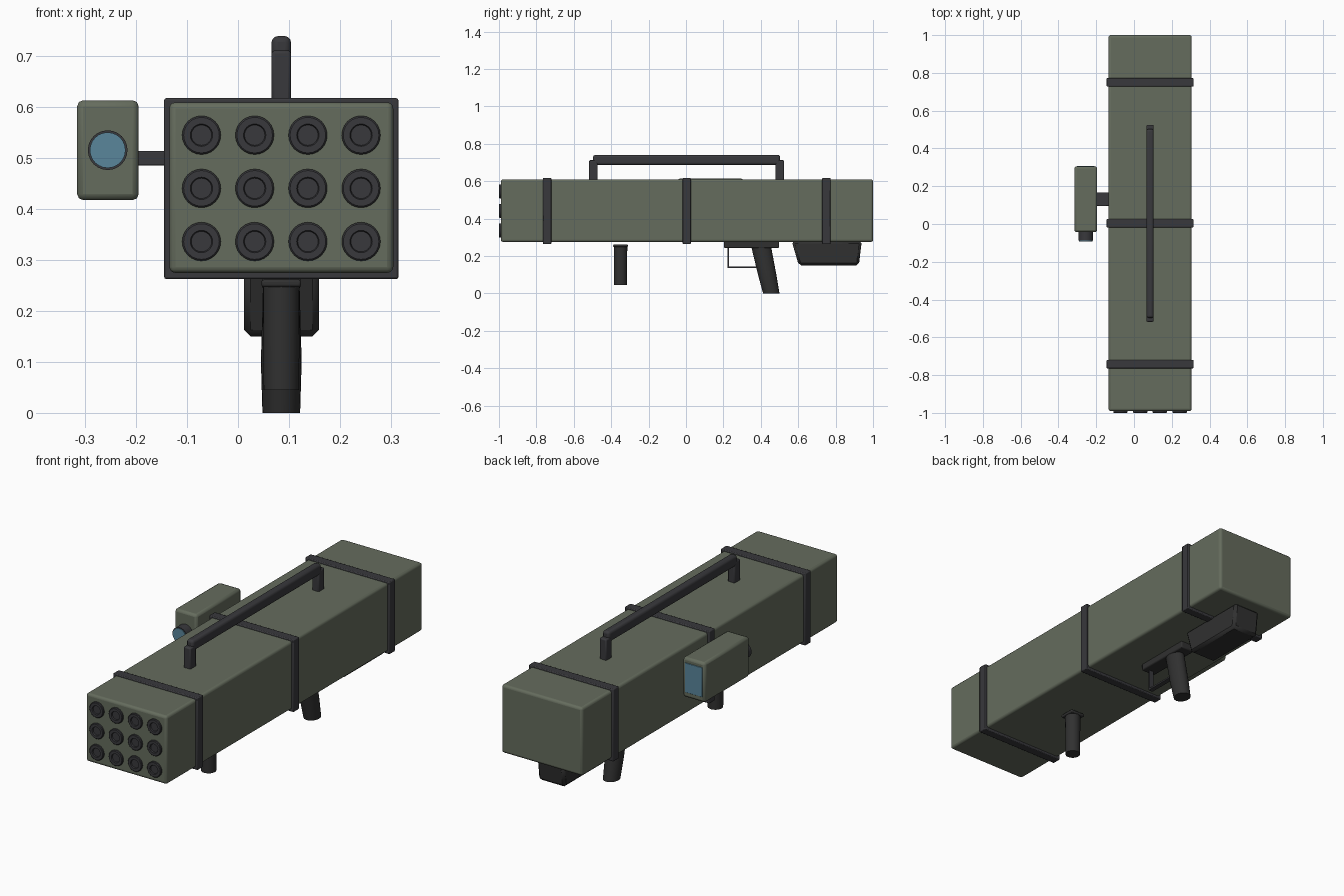
import bpy, bmesh, math
from mathutils import Matrix, Vector

if "Cube" in bpy.data.objects:
    bpy.data.objects.remove(bpy.data.objects["Cube"])


def material(name, r, g, b):
    m = bpy.data.materials.new(name)
    m.diffuse_color = (r, g, b, 1)
    m.use_nodes = True
    m.node_tree.nodes["Principled BSDF"].inputs["Base Color"].default_value = m.diffuse_color
    return m


OLIVE = material("olive_paint", 0.13, 0.15, 0.11)
METAL = material("dark_metal", 0.04, 0.04, 0.045)
RUBBER = material("black_rubber", 0.03, 0.03, 0.03)
GLASS = material("blue_glass", 0.10, 0.24, 0.33)
CX = 0.085  # launcher centre line


def finish(bm, name, mat, bevel=0, seg=2):
    bmesh.ops.recalc_face_normals(bm, faces=bm.faces)
    me = bpy.data.meshes.new(name)
    bm.to_mesh(me)
    bm.free()
    ob = bpy.data.objects.new(name, me)
    bpy.context.collection.objects.link(ob)
    me.materials.append(mat)
    if bevel:
        mod = ob.modifiers.new("bevel", 'BEVEL')
        mod.width, mod.segments, mod.limit_method = bevel, seg, 'ANGLE'
    bpy.ops.object.select_all(action='DESELECT')
    ob.select_set(True)
    bpy.context.view_layer.objects.active = ob
    bpy.ops.object.shade_smooth_by_angle(angle=math.radians(35))
    return ob


def box(name, x, y, z, mat, bevel=0, seg=2):
    """Box from (min, max) pairs."""
    bm = bmesh.new()
    bmesh.ops.create_cube(bm, size=1)
    for v in bm.verts:
        v.co = Vector([(a + b) / 2 + c * (b - a) for (a, b), c in zip((x, y, z), v.co)])
    return finish(bm, name, mat, bevel, seg)


def loft(name, rings, mat, n=24, bevel=0):
    """Capped stack of ellipses (centre, u radius vector, v radius vector)."""
    bm = bmesh.new()
    loops = []
    for c, u, w in rings:
        c, u, w = Vector(c), Vector(u), Vector(w)
        loops.append([bm.verts.new(c + u * math.cos(a) + w * math.sin(a))
                      for a in (2 * math.pi * i / n for i in range(n))])
    for a, b in zip(loops, loops[1:]):
        for i in range(n):
            bm.faces.new((a[i], a[(i + 1) % n], b[(i + 1) % n], b[i]))
    bm.faces.new(loops[0])
    bm.faces.new(loops[-1])
    return finish(bm, name, mat, bevel)


def turned_y(name, x, z, profile, mat):
    """Turned part along y from (y, radius) pairs."""
    return loft(name, [((x, y, z), (r, 0, 0), (0, 0, r)) for y, r in profile], mat)


# Main launcher box
box("launcher_body", (-0.135, 0.305), (-0.99, 1.0), (0.275, 0.61), OLIVE, 0.012, 3)

# Straps around the body
for i, y in enumerate((-0.742, 0.004, 0.75)):
    box(f"strap_{i + 1}", (-0.145, 0.315), (y - 0.022, y + 0.022), (0.263, 0.618), METAL, 0.004)

# Twelve muzzles with shallow recessed ends
for row in range(3):
    for col in range(4):
        x, z = CX + (col - 1.5) * 0.1045, 0.441 + (row - 1) * 0.1045
        turned_y(f"muzzle_{row + 1}_{col + 1}", x, z,
                 [(-0.96, 0.038), (-0.997, 0.038), (-1.0, 0.035),
                  (-1.0, 0.022), (-0.994, 0.020)], METAL)

# Carrying handle
box("handle_bar", (0.066, 0.104), (-0.497, 0.503), (0.687, 0.74), METAL, 0.012, 3)
for side, y in (("front", -0.495), ("rear", 0.502)):
    box(f"handle_post_{side}", (0.066, 0.104), (y - 0.023, y + 0.023), (0.6, 0.712), METAL, 0.006)

# Front grip with collar
box("front_grip_collar", (CX - 0.039, CX + 0.039), (-0.389, -0.311), (0.247, 0.262), RUBBER, 0.005)
loft("front_grip", [((CX, -0.35, z), (r, 0, 0), (0, r, 0))
                    for z, r in ((0.045, 0.035), (0.25, 0.036))], RUBBER)

# Slanted rear grip, trigger plate and guard
loft("rear_grip", [((CX, y, z), (rx, 0, 0), (0, ry, 0))
                   for y, z, rx, ry in ((0.456, 0.0, 0.037, 0.044), (0.434, 0.1, 0.040, 0.049),
                                        (0.402, 0.25, 0.036, 0.053))], RUBBER)
box("trigger_plate", (CX - 0.038, CX + 0.038), (0.203, 0.498), (0.243, 0.28), RUBBER, 0.006)
box("guard_front", (CX - 0.012, CX + 0.012), (0.223, 0.231), (0.137, 0.25), METAL)
box("guard_bottom", (CX - 0.012, CX + 0.012), (0.223, 0.41), (0.137, 0.145), METAL)

# Tapered box under the rear
bm = bmesh.new()
side = [(0.565, 0.28), (0.94, 0.28), (0.924, 0.15), (0.603, 0.15)]
face = bm.faces.new([bm.verts.new((0.012, y, z)) for y, z in side])
ext = bmesh.ops.extrude_face_region(bm, geom=[face])
bmesh.ops.translate(bm, vec=(0.147, 0, 0),
                    verts=[v for v in ext["geom"] if isinstance(v, bmesh.types.BMVert)])
finish(bm, "battery_box", RUBBER, 0.013, 1)

# Sight on its side bracket
box("sight_bracket", (-0.21, -0.12), (0.095, 0.168), (0.486, 0.514), METAL, 0.003)
box("sight_body", (-0.316, -0.195), (-0.043, 0.305), (0.418, 0.614), OLIVE, 0.012, 2)
turned_y("sight_barrel", -0.256, 0.516, [(-0.02, 0.039), (-0.088, 0.039)], METAL)
turned_y("sight_lens", -0.256, 0.516, [(-0.08, 0.035), (-0.092, 0.035)], GLASS)
box("sight_screen", (-0.303, -0.208), (0.29, 0.308), (0.445, 0.59), GLASS, 0.002)
